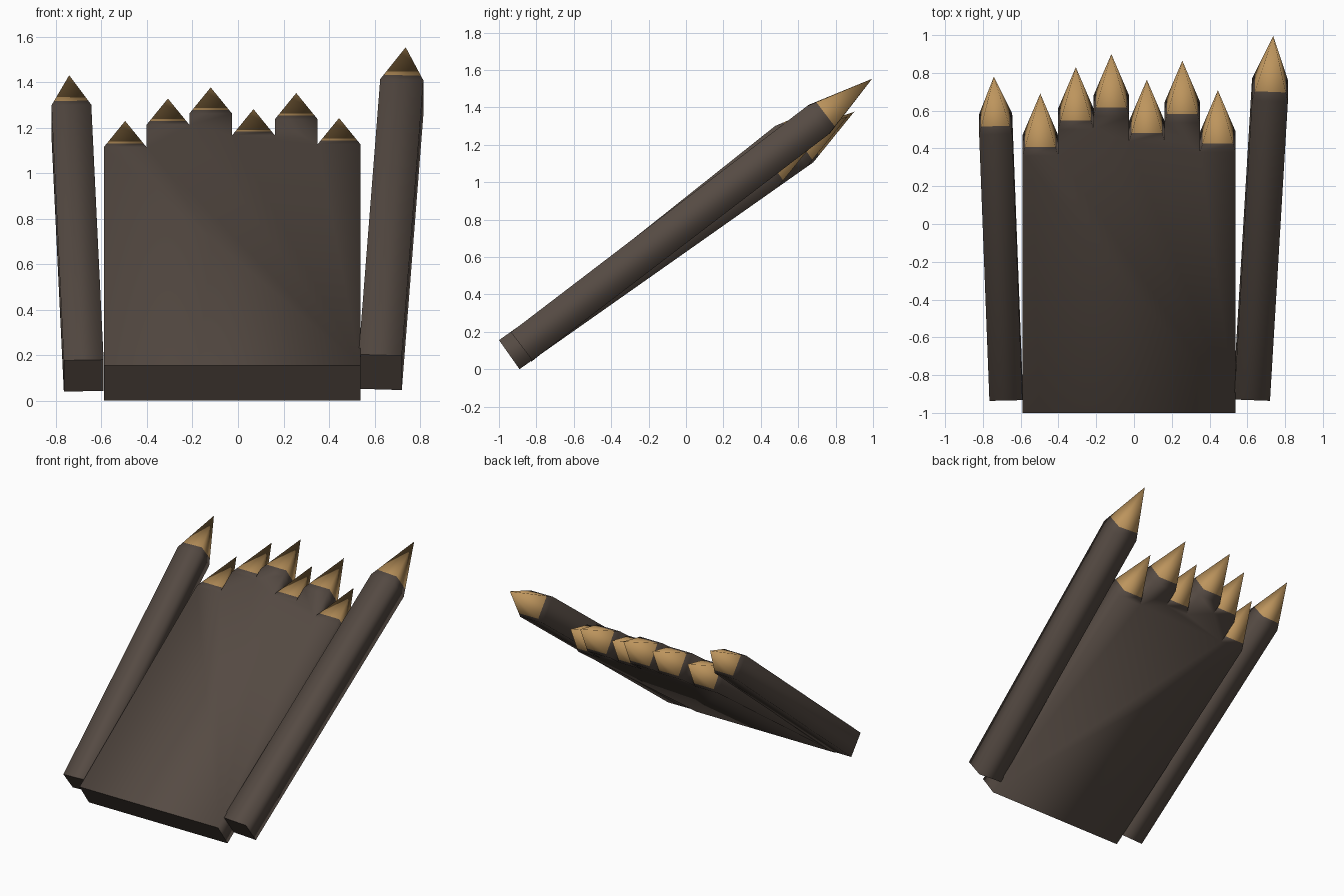
import bpy, bmesh
from mathutils import Vector, Matrix

if "Cube" in bpy.data.objects:
    bpy.data.objects.remove(bpy.data.objects["Cube"])


def material(name, rgb):
    m = bpy.data.materials.new(name)
    m.diffuse_color = (*rgb, 1)
    m.use_nodes = True
    m.node_tree.nodes["Principled BSDF"].inputs["Base Color"].default_value = m.diffuse_color
    return m


BARK = material("dark_bark", (0.091, 0.069, 0.056))
WOOD = material("cut_wood", (0.51, 0.30, 0.11))


def stakes(name, start, direction, width, thick, lengths, tip):
    """Row of joined square stakes; lengths run from the butt end to each point."""
    bm = bmesh.new()
    x0 = -width * len(lengths) / 2

    # stepped outline of the row
    outline = [(x0, 0)]
    for i, length in enumerate(lengths):
        shoulder = length - tip
        outline += [(x0 + i * width, shoulder), (x0 + (i + 1) * width, shoulder)]
    outline.append((-x0, 0))
    top = [bm.verts.new((x, s, thick / 2)) for x, s in outline]
    under = [bm.verts.new((x, s, -thick / 2)) for x, s in outline]
    bm.faces.new(top)
    bm.faces.new(under)

    n = len(outline)
    for k in range(n):
        j = (k + 1) % n
        ring = [top[k], top[j], under[j], under[k]]
        if k % 2 == 0 or k == n - 1:      # outer sides, steps and butt end
            bm.faces.new(ring)
            continue
        # sharpened end: a short bark collar, then the bare point
        mid = sum((v.co for v in ring), Vector()) / 4
        apex = bm.verts.new(mid + Vector((0, tip, 0)))
        collar = [bm.verts.new(v.co.lerp(apex.co, 0.14)) for v in ring]
        for a in range(4):
            b = (a + 1) % 4
            bm.faces.new((ring[a], ring[b], collar[b], collar[a]))
            bm.faces.new((collar[a], collar[b], apex)).material_index = 1

    bmesh.ops.recalc_face_normals(bm, faces=bm.faces)
    for f in bm.faces:
        f.smooth = True
    for e in bm.edges:                    # crisp butt end
        if all(abs(v.co.y) < 1e-6 for v in e.verts):
            e.smooth = False

    # lean the row along its direction
    u = Vector(direction).normalized()
    side = (Vector((1, 0, 0)) - u * u.x).normalized()
    frame = Matrix((side, u, side.cross(u))).transposed().to_4x4()
    bm.transform(Matrix.Translation(start) @ frame)

    me = bpy.data.meshes.new(name)
    bm.to_mesh(me)
    bm.free()
    me.materials.append(BARK)
    me.materials.append(WOOD)
    ob = bpy.data.objects.new(name, me)
    bpy.context.collection.objects.link(ob)
    return ob


def post(name, start, point, width, tip):
    d = Vector(point) - Vector(start)
    return stakes(name, start, d, width, width, [d.length], tip)


# central wall of six joined stakes
stakes("stake_wall", (-0.026, -0.945, 0.078), (0, 0.8177, 0.5757), 0.188, 0.19,
       [2.0, 2.171, 2.256, 2.09, 2.213, 2.022], 0.335)

# separate leaning posts on each side
post("left_post", (-0.678, -0.88, 0.11), (-0.742, 0.78, 1.43), 0.175, 0.32)
post("right_post", (0.625, -0.875, 0.125), (0.737, 0.995, 1.553), 0.19, 0.36)
